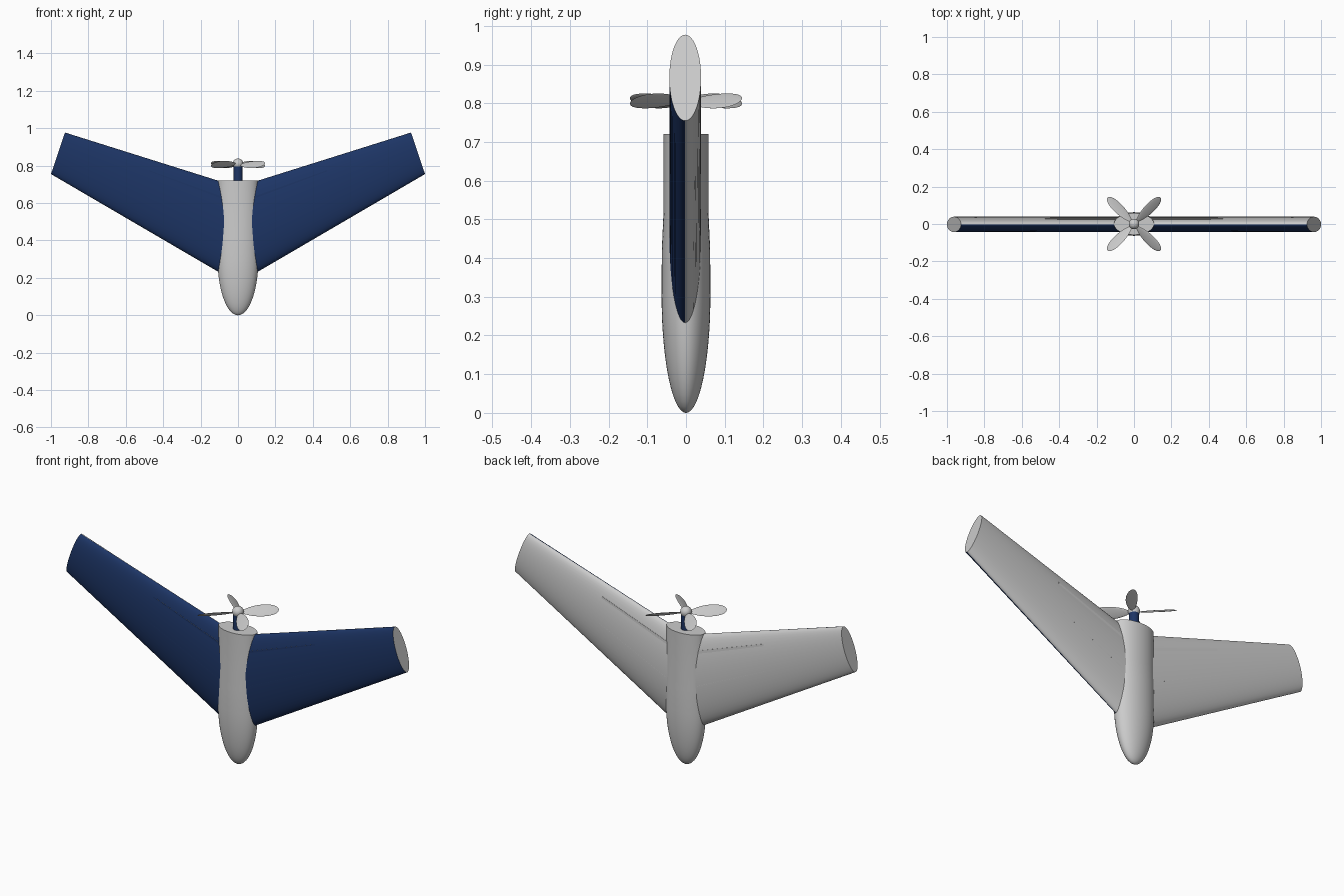
import bpy, bmesh, math
from mathutils import Vector, Matrix

if "Cube" in bpy.data.objects:
    bpy.data.objects.remove(bpy.data.objects["Cube"])

navy = bpy.data.materials.new("navy")
navy.diffuse_color = (0.012, 0.035, 0.13, 1)
navy.use_nodes = True
navy.node_tree.nodes["Principled BSDF"].inputs["Base Color"].default_value = navy.diffuse_color
grey = bpy.data.materials.new("grey")
grey.diffuse_color = (0.6, 0.6, 0.6, 1)
grey.use_nodes = True
grey.node_tree.nodes["Principled BSDF"].inputs["Base Color"].default_value = grey.diffuse_color


def finish(name, bm, mats=()):
    bmesh.ops.recalc_face_normals(bm, faces=bm.faces)
    me = bpy.data.meshes.new(name)
    bm.to_mesh(me)
    bm.free()
    for m in mats:
        me.materials.append(m)
    ob = bpy.data.objects.new(name, me)
    bpy.context.collection.objects.link(ob)
    bpy.ops.object.select_all(action='DESELECT')
    ob.select_set(True)
    bpy.context.view_layer.objects.active = ob
    bpy.ops.object.shade_smooth_by_angle(angle=math.radians(35))
    return ob


def loft(rings):
    """Skin closed rings of equal length and cap both ends."""
    bm = bmesh.new()
    vs = [[bm.verts.new(p) for p in r] for r in rings]
    n = len(vs[0])
    for a, b in zip(vs, vs[1:]):
        for i in range(n):
            j = (i + 1) % n
            bm.faces.new((a[i], a[j], b[j], b[i]))
    bm.faces.new(vs[0])
    bm.faces.new(vs[-1])
    return bm


def paint_front(bm, y0):
    # Front half navy, back half and end caps grey
    bm.normal_update()
    for f in bm.faces:
        c = f.calc_center_median()
        f.material_index = 0 if c.y < y0 - 1e-4 else 1


# Fuselage: half ellipsoid nose, then an oval tube to the flat top
N = 48
profile = []
for k in range(1, 15):
    a = k / 14 * math.pi / 2
    profile.append((0.3 * (1 - math.cos(a)), 0.109 * math.sin(a), 0.063 * math.sin(a)))
profile = [(0.0, 0.003, 0.002)] + profile
profile += [(0.42, 0.109, 0.0625), (0.52, 0.108, 0.058), (0.72, 0.107, 0.058)]
finish("fuselage", loft([[(a * math.cos(2 * math.pi * i / N), b * math.sin(2 * math.pi * i / N), z)
                          for i in range(N)] for z, a, b in profile]))

# Wings: oval section, swept and tapered, constant thickness
WY, TH = -0.002, 0.041
SECTIONS = [((0.05, 0.2), (0.05, 0.702)), ((1.0, 0.755), (0.925, 0.977))]


def wing_point(side, span, chord, y):
    (l0, t0), (l1, t1) = SECTIONS
    lead = Vector(l0).lerp(Vector(l1), span)
    trail = Vector(t0).lerp(Vector(t1), span)
    p = lead.lerp(trail, chord)
    return (side * p.x, WY + y, p.y)


def half_thickness(chord):
    return TH * math.sqrt(1 - (2 * chord - 1) ** 2)


for side, label in ((1, "right"), (-1, "left")):
    rings = [[wing_point(side, s, (1 - math.cos(t)) / 2, TH * math.sin(t))
              for t in (2 * math.pi * i / N for i in range(N))] for s in (0, 1)]
    bm = loft(rings)
    paint_front(bm, WY)
    finish(label + "_wing", bm, (navy, grey))

    # Nearly flush flat panel through the inner wing
    c0, c1 = 0.46, 0.84
    h0, h1 = half_thickness(c0), half_thickness(c1) + 0.001
    bm = loft([[wing_point(side, s, c, y) for c, y in ((c0, -h0), (c1, -h1), (c1, h1), (c0, h0))]
               for s in (0.02, 0.48)])
    paint_front(bm, WY)
    finish(label + "_wing_panel", bm, (navy, grey))

# Propeller shaft
bm = bmesh.new()
bmesh.ops.create_cone(bm, cap_ends=True, segments=32, radius1=0.024, radius2=0.024, depth=0.12,
                      matrix=Matrix.Translation((0, 0, 0.735)))
finish("propeller_shaft", bm, (navy,))

# Hub
bm = bmesh.new()
bmesh.ops.create_uvsphere(bm, u_segments=32, v_segments=16, radius=1,
                          matrix=Matrix.Translation((0, 0, 0.81)) @ Matrix.Diagonal((0.028, 0.028, 0.028, 1)))
finish("propeller_hub", bm)

# Four pitched paddle blades on the diagonals
for k in range(4):
    bm = bmesh.new()
    bmesh.ops.create_uvsphere(bm, u_segments=32, v_segments=12, radius=1)
    for v in bm.verts:
        x, y, z = v.co
        v.co = (0.11 + 0.09 * x, 0.032 * y * (1 + 0.2 * x), 0.0035 * z)
    turn = Matrix.Rotation(math.radians(45 + 90 * k), 4, 'Z')
    pitch = Matrix.Rotation(math.radians(36), 4, 'X')
    bm.transform(Matrix.Translation((0, 0, 0.806)) @ turn @ pitch)
    finish("propeller_blade_%d" % (k + 1), bm)
